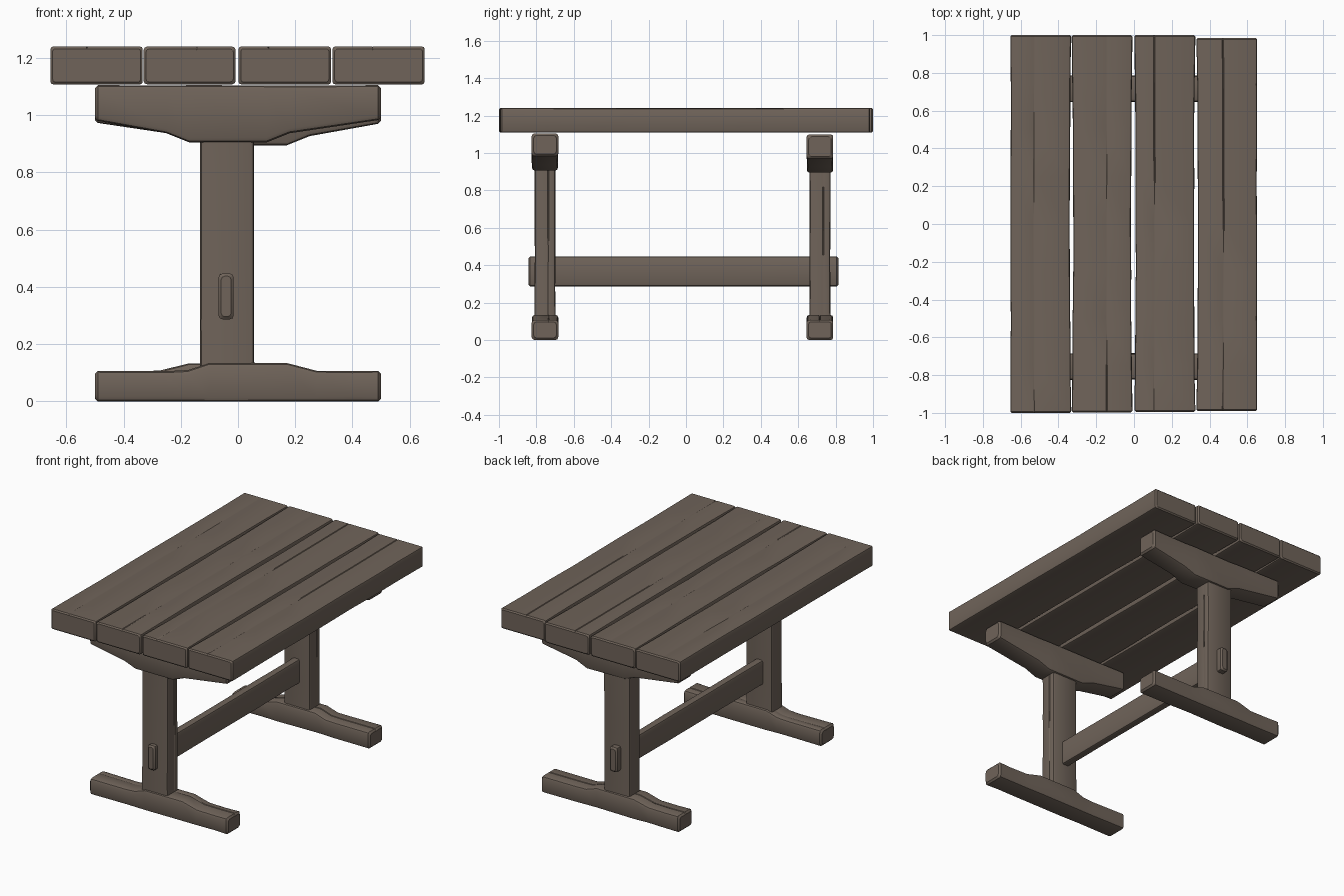
import bpy, bmesh, random

if "Cube" in bpy.data.objects:
    bpy.data.objects.remove(bpy.data.objects["Cube"])

random.seed(4)
wood = bpy.data.materials.new("weathered brown wood")
wood.diffuse_color = (0.16, 0.126, 0.101, 1)
wood.use_nodes = True
wood.node_tree.nodes["Principled BSDF"].inputs["Base Color"].default_value = wood.diffuse_color

# axis -> (length, u, v) to x, y, z
MAP = {
    'X': lambda t, u, v: (t, u, v),
    'Y': lambda t, u, v: (u, t, v),
    'Z': lambda t, u, v: (v, u, t),
}


def timber(name, axis, stations, c=0.012, crack=0.0, wobble=0.003):
    """Loft a chamfered section through stations (t, u0, u1, v0, v1),
    with an optional crack of varying depth on the +v face."""
    first, last = stations[0], stations[-1]
    e = c * 0.7

    def shrink(s, dt):
        t, u0, u1, v0, v1 = s
        return (t + dt, u0, u1, v0, v1)

    full = ([(first, 0, True), (shrink(first, e), 0, False)]
            + [(s, wobble, False) for s in stations[1:-1]]
            + [(shrink(last, -e), 0, False), (last, 0, True)])
    bm = bmesh.new()
    rings = []
    mid = random.uniform(0.3, 0.7)
    for (t, u0, u1, v0, v1), w, cap in full:
        r = lambda: random.uniform(0, w)
        i = e if cap else 0
        u0, u1, v0, v1 = u0 + i + r(), u1 - i - r(), v0 + i, v1 - i - r() * 0.6
        k = c * random.uniform(0.75, 1.2)
        m = u0 + (u1 - u0) * mid
        d = crack * random.choice((0.1, 0.4, 1.0))
        g = 0.004
        pts = [(u0 + k, v0), (u1 - k, v0), (u1 - k * 0.3, v0 + k * 0.3), (u1, v0 + k),
               (u1, v1 - k), (u1 - k * 0.3, v1 - k * 0.3), (u1 - k, v1)]
        if crack:
            pts += [(m + g, v1), (m, v1 - d), (m - g, v1)]
        pts += [(u0 + k, v1), (u0 + k * 0.3, v1 - k * 0.3), (u0, v1 - k),
                (u0, v0 + k), (u0 + k * 0.3, v0 + k * 0.3)]
        rings.append([bm.verts.new(MAP[axis](t, u, v)) for u, v in pts])
    for a, b in zip(rings, rings[1:]):
        n = len(a)
        for j in range(n):
            bm.faces.new((a[j], a[(j + 1) % n], b[(j + 1) % n], b[j]))
    bm.faces.new(rings[0])
    bm.faces.new(rings[-1])
    bmesh.ops.recalc_face_normals(bm, faces=bm.faces)
    me = bpy.data.meshes.new(name)
    bm.to_mesh(me)
    bm.free()
    me.materials.append(wood)
    ob = bpy.data.objects.new(name, me)
    bpy.context.collection.objects.link(ob)
    return ob


def straight(t0, t1, n, *box):
    return [(t0 + (t1 - t0) * i / n, *box) for i in range(n + 1)]


# four table top planks, inner edges worn so the gaps widen mid-length
for i, (x0, x1) in enumerate([(-0.655, -0.333), (-0.33, -0.008), (0.002, 0.325), (0.33, 0.652)]):
    y1 = 0.985 if i == 3 else 1.0
    st = []
    for t, a, b, z0, z1 in straight(-1.0 + 0.003 * i, y1, 8, x0, x1, 1.108, 1.24):
        worn = 0.006 * (1 - t * t)
        st.append((t, a + worn * (i > 0), b - worn * (i < 3), z0, z1))
    timber("top_plank_%d" % (i + 1), 'Y', st, 0.011, crack=0.004)

# two trestles; the rear one is turned round, so its profiles are mirrored
for name, s, y0, dz in (("front", 1, -0.825, 0.0), ("back", -1, 0.645, -0.01)):
    y1 = y0 + 0.142
    foot = [(-0.5, 0.107), (-0.25, 0.107), (-0.175, 0.11), (-0.1, 0.135),
            (0.17, 0.135), (0.275, 0.108), (0.4, 0.107), (0.5, 0.107)]
    head = [(-0.5, 0.98), (-0.25, 0.937), (-0.17, 0.905),
            (0.1, 0.905), (0.18, 0.937), (0.5, 0.983)]
    timber(name + "_foot", 'X',
           sorted((s * x, y0, y1, 0.0, z) for x, z in foot), 0.015, crack=0.008)
    timber(name + "_top_bearer", 'X',
           sorted((s * x, y0, y1, z + dz, 1.105 + dz * 0.7) for x, z in head), 0.015)
    timber(name + "_post", 'Z',
           straight(0.09, 1.0, 5, y0 + 0.014, y1 - 0.014, -0.132, 0.057), 0.012, crack=0.006)

# long stretcher passing through both posts
timber("stretcher", 'Y', straight(-0.842, 0.815, 6, -0.068, -0.015, 0.287, 0.447), 0.013, wobble=0.002)

# smooth shading with sharp edges kept
for ob in bpy.context.collection.objects:
    ob.select_set(True)
    bpy.context.view_layer.objects.active = ob
bpy.ops.object.shade_smooth_by_angle(angle=0.5)
